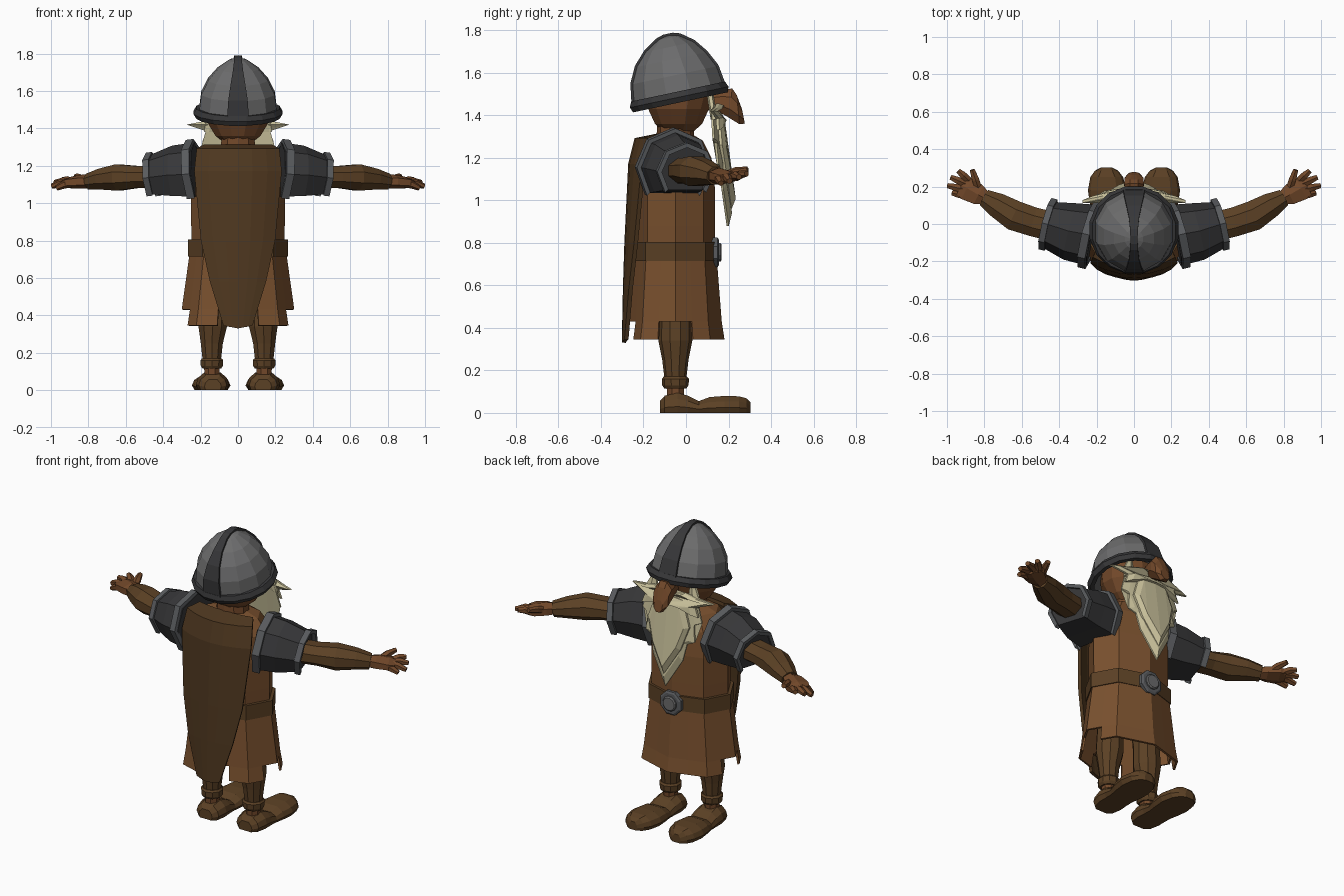
import bpy, bmesh, math
from mathutils import Vector, Matrix

if "Cube" in bpy.data.objects:
    bpy.data.objects.remove(bpy.data.objects["Cube"], do_unlink=True)


def material(name, rgb):
    m = bpy.data.materials.new(name)
    m.use_nodes = True
    m.diffuse_color = (*rgb, 1)
    bsdf = m.node_tree.nodes["Principled BSDF"]
    bsdf.inputs["Base Color"].default_value = (*rgb, 1)
    bsdf.inputs["Roughness"].default_value = 0.9
    return m


LEATHER = material("brown leather", (0.105, 0.052, 0.018))
CAPE = material("dark brown cloth", (0.078, 0.039, 0.014))
TUNIC = material("russet cloth", (0.19, 0.080, 0.027))
SKIN = material("tanned skin", (0.17, 0.066, 0.023))
IRON = material("dark iron", (0.038, 0.038, 0.040))
STEEL = material("grey steel", (0.15, 0.15, 0.152))
RIM = material("rim steel", (0.10, 0.105, 0.112))
BEARD = material("cream hair", (0.57, 0.52, 0.32))


def finish(name, bm, mat, mirror=False, solid=0):
    bmesh.ops.recalc_face_normals(bm, faces=bm.faces)
    me = bpy.data.meshes.new(name)
    bm.to_mesh(me)
    bm.free()
    ob = bpy.data.objects.new(name, me)
    bpy.context.collection.objects.link(ob)
    me.materials.append(mat)
    if solid:
        s = ob.modifiers.new("thickness", "SOLIDIFY")
        s.thickness = solid
        s.offset = 0
    if mirror:
        ob.modifiers.new("mirror", "MIRROR")
    return ob


def loft(rings, closed=True, caps=True, skip=lambda row, k: False):
    """Skin a list of point rings with quads."""
    bm = bmesh.new()
    vs = [[bm.verts.new(p) for p in r] for r in rings]
    n = len(rings[0])
    for i in range(len(vs) - 1):
        for k in range(n if closed else n - 1):
            if not skip(i, k):
                j = (k + 1) % n
                bm.faces.new((vs[i][k], vs[i][j], vs[i + 1][j], vs[i + 1][k]))
    if caps:
        bm.faces.new(vs[0])
        bm.faces.new(vs[-1])
    return bm


def ring(c, u, v, n, phase=0.5):
    """Ellipse with sides (phase 0.5) or corners (phase 0) on the axes u and v."""
    a = [(k - phase) * math.tau / n for k in range(n)]
    return [Vector(c) + Vector(u) * math.cos(t) + Vector(v) * math.sin(t) for t in a]


def upright(rows, n, phase=0.5):
    """Horizontal rings from (x, y, z, rx, ry)."""
    return [ring((x, y, z), (rx, 0, 0), (0, ry, 0), n, phase) for x, y, z, rx, ry in rows]


def limb(rows, n=8, phase=0.5):
    """Rings across a path from (x, y, z, side radius, height radius)."""
    pts = [Vector(r[:3]) for r in rows]
    out = []
    for i, r in enumerate(rows):
        t = (pts[min(i + 1, len(pts) - 1)] - pts[max(i - 1, 0)]).normalized()
        side = t.cross(Vector((0, 0, 1))).normalized()
        out.append(ring(pts[i], side * r[3], side.cross(t) * r[4], n, phase))
    return out


# Eight-sided tunic body and skirt, slit at the sides and back
Y = -0.05
finish("tunic_body", loft(upright([
    (0, Y, 0.70, 0.245, 0.185), (0, Y, 0.88, 0.25, 0.187), (0, Y, 1.05, 0.25, 0.187),
    (0, Y, 1.20, 0.235, 0.17), (0, Y, 1.28, 0.17, 0.13), (0, Y, 1.31, 0.08, 0.08)], 8, 0)), TUNIC)
skirt_rings = []
for corners in upright([(0, Y, 0.75, 0.25, 0.187), (0, Y, 0.43, 0.295, 0.212), (0, Y, 0.345, 0.31, 0.225)], 8, 0):
    skirt_rings.append([p for k, c in enumerate(corners) for p in (c, (c + corners[(k + 1) % 8]) / 2)])
finish("skirt", loft(skirt_rings, caps=False,
                     skip=lambda i, k: i == 1 and k in (15, 0, 7, 8, 11, 12)), TUNIC, solid=0.012)

# Belt and buckle
finish("belt", loft(upright([(0, Y, 0.715, 0.268, 0.20), (0, Y, 0.805, 0.268, 0.20)], 8, 0)), LEATHER)
for name, r, y0, y1, n, m in (("buckle_plate", 0.075, 0.10, 0.155, 8, RIM), ("buckle_boss", 0.045, 0.15, 0.168, 12, STEEL)):
    finish(name, loft([ring((0, y, 0.755), (s, 0, 0), (0, 0, s), n)
                       for y, s in ((y0, r), (y1 - 0.006, r), (y1, r * 0.85))]), m)

# Cape: rows of height, half width, centre depth, edge depth
rows = [(1.305, 0.18, -0.13, -0.11), (1.285, 0.218, -0.235, -0.17), (1.17, 0.23, -0.262, -0.20),
        (0.80, 0.195, -0.280, -0.235), (0.58, 0.147, -0.287, -0.26), (0.345, 0.075, -0.292, -0.28)]
cols = [-1, -0.67, -0.33, 0, 0.33, 0.67, 1]
finish("cape", loft([[(w * c, yc + (ye - yc) * c * c, z - 0.015 * (1 - abs(c)) * (z < 0.4))
                      for c in cols] for z, w, yc, ye in rows], closed=False, caps=False), CAPE, solid=0.02)

# Legs, cuffs and boots
X = 0.14
finish("leg", loft(upright([
    (X, Y, 0.15, 0.05, 0.05), (X, Y, 0.25, 0.062, 0.062), (X - 0.005, Y, 0.34, 0.08, 0.08),
    (X - 0.01, Y, 0.48, 0.075, 0.078), (X - 0.02, Y, 0.72, 0.085, 0.09)], 10)), LEATHER, True)
finish("ankle", loft(upright([(X, Y, 0.06, 0.042, 0.042), (X, Y, 0.17, 0.046, 0.046)], 8)), SKIN, True)
finish("boot_cuff", loft(upright([
    (X, Y, 0.115, 0.052, 0.052), (X, Y, 0.13, 0.062, 0.062),
    (X, Y, 0.16, 0.064, 0.064), (X, Y, 0.17, 0.055, 0.055)], 10)), LEATHER, True)
sole = [(-0.85, 0), (-1, 0.3), (-0.88, 0.65), (-0.5, 0.95), (0.5, 0.95), (0.88, 0.65), (1, 0.3), (0.85, 0)]
shape = [(-0.122, 0.045, 0.06), (-0.10, 0.075, 0.085), (-0.04, 0.088, 0.10), (0.01, 0.085, 0.085),
         (0.06, 0.085, 0.058), (0.11, 0.095, 0.078), (0.18, 0.103, 0.084), (0.25, 0.088, 0.082),
         (0.285, 0.062, 0.072), (0.303, 0.028, 0.052)]
finish("boot", loft([[(0.135 + 0.03 * (y + 0.1) + w * a, y, h * b) for a, b in sole]
                     for y, w, h in shape]), LEATHER, True)


# Shoulder armour: peaked arches with a flat underside, rimmed at both ends
def arches(rows):
    return [r[7:] + r[:6] for r in limb(rows, 8, 0)]


shoulder = [(0.225, -0.06, 1.155, 0.165, 0.170), (0.34, -0.04, 1.15, 0.155, 0.158),
            (0.46, -0.002, 1.135, 0.125, 0.122)]
finish("shoulder_armour", loft(arches(shoulder)), IRON, True)
for name, i, w, grow in (("inner_rim", 0, 0.022, 1.10), ("outer_rim", 2, 0.017, 1.13)):
    x, y, z, a, b = shoulder[i]
    d = Vector((0.95, 0.24, -0.12)) * w
    c = Vector((x + 0.012, y, z)) if i == 0 else Vector((x, y, z))
    lo, hi = c - d, c + d
    outer = arches([(*p, a * grow, b * grow) for p in (lo, hi)])
    inner = arches([(*p, a * 0.95, b * 0.95) for p in (lo, hi)])
    finish(name, loft([outer[0], outer[1], inner[1], inner[0], outer[0]], caps=False,
                      skip=lambda row, k: k == 6), RIM, True)

# Arms and hands
finish("sleeve", loft(limb([
    (0.43, -0.015, 1.14, 0.085, 0.065), (0.54, 0.012, 1.14, 0.084, 0.064), (0.64, 0.045, 1.137, 0.087, 0.076),
    (0.73, 0.10, 1.128, 0.072, 0.060), (0.80, 0.14, 1.115, 0.050, 0.045)])), LEATHER, True)
finish("palm", loft(limb([
    (0.785, 0.132, 1.115, 0.036, 0.036), (0.83, 0.155, 1.115, 0.062, 0.038),
    (0.89, 0.19, 1.11, 0.075, 0.032), (0.92, 0.207, 1.107, 0.062, 0.022)], 6)), SKIN, True)
digits = [((0.895, 0.15, 1.105), (0.97, 0.165, 1.08)), ((0.905, 0.185, 1.11), (0.996, 0.205, 1.09)),
          ((0.90, 0.215, 1.11), (0.98, 0.25, 1.11)), ((0.885, 0.235, 1.11), (0.94, 0.285, 1.125)),
          ((0.83, 0.185, 1.115), (0.865, 0.29, 1.145))]
for i, (a, b) in enumerate(digits):
    m = [(p + q) / 2 for p, q in zip(a, b)]
    finish(f"finger_{i + 1}" if i < 4 else "thumb", loft(limb([
        (*a, 0.022, 0.022), (m[0], m[1], m[2] + 0.006, 0.022, 0.021), (*b, 0.015, 0.014)], 6)), SKIN, True)

# Neck, head and hooked nose
finish("neck", loft(upright([(0, Y, 1.26, 0.10, 0.09), (0, Y, 1.38, 0.09, 0.085)], 10)), SKIN)
finish("head", loft(upright([
    (0, -0.035, 1.325, 0.08, 0.075), (0, -0.035, 1.36, 0.125, 0.115), (0, -0.035, 1.43, 0.168, 0.148),
    (0, -0.03, 1.50, 0.178, 0.165), (0, -0.04, 1.58, 0.16, 0.15)], 12)), SKIN)
finish("nose", loft([ring((0, y, z), (w, 0, 0), (0, h * s, h), 8) for y, z, w, h, s in (
    (0.11, 1.465, 0.03, 0.045, 0.3), (0.165, 1.467, 0.047, 0.055, 0.2), (0.21, 1.457, 0.057, 0.075, 0.1),
    (0.245, 1.427, 0.055, 0.075, -0.1), (0.27, 1.395, 0.03, 0.037, -0.2))]), SKIN)

# Helmet: tilted dome, rim, and a raised iron band running front to back
tilt = Matrix.Translation((0, -0.035, 1.50)) @ Matrix.Rotation(math.radians(12), 4, "X")
dome = [(0, 0, 0, 0.215, 0.222), (0, 0, 0.09, 0.203, 0.208), (0, 0, 0.165, 0.165, 0.17),
        (0, 0.005, 0.225, 0.112, 0.118), (0, 0.01, 0.268, 0.05, 0.055), (0, 0.01, 0.278, 0.02, 0.022)]
bm = loft(upright(dome, 12))
bm.transform(tilt)
finish("helmet_dome", bm, STEEL)
bm = loft(upright([(0, 0, -0.04, 0.205, 0.208), (0, 0, -0.04, 0.228, 0.232), (0, 0, -0.015, 0.242, 0.242),
                   (0, 0, 0.012, 0.226, 0.23), (0, 0, 0.012, 0.20, 0.205)], 16), caps=False)
bm.transform(tilt)
finish("helmet_rim", bm, IRON)
widths = [0.058, 0.052, 0.040, 0.028, 0.021, 0.020]
half = [(row[1], row[4] * 0.985, row[2] + 0.003, w) for row, w in zip(dome, widths)]
path = [(c + r, h, w) for c, r, h, w in half] + [(c - r, h, w) for c, r, h, w in reversed(half)]
bm = loft([[(-w, y, h), (w, y, h)] for y, h, w in path], closed=False, caps=False)
bm.transform(tilt)
finish("helmet_band", bm, IRON, solid=0.014)


# Beard: layered plates with chamfered fronts that lean forward toward the tip
def plate(name, half, lift, thick, mid):
    full = half + [(-x, z) for x, z in reversed(half) if x > 0]

    def layer(scale, out):
        return [(x * scale, 0.12 + (1.5 - z) * 0.115 + out - 0.5 * x * x, mid + (z - mid) * scale) for x, z in full]
    bm = loft([layer(1, lift), layer(1, lift + thick * 0.4), layer(0.82, lift + thick)])
    bmesh.ops.triangulate(bm, faces=[f for f in bm.faces if len(f.verts) > 4])
    finish(name, bm, BEARD)


plate("beard_back", [(0, 1.42), (0.10, 1.44), (0.165, 1.41), (0.20, 1.29), (0.155, 1.27), (0.165, 1.17),
                     (0.12, 1.15), (0.10, 1.05), (0, 0.88)], 0.0, 0.025, 1.22)
plate("beard_front", [(0, 1.42), (0.09, 1.41), (0.14, 1.26), (0.095, 1.12), (0, 0.96)], 0.02, 0.032, 1.23)
plate("moustache", [(0, 1.43), (0.10, 1.455), (0.17, 1.435), (0.275, 1.42), (0.17, 1.385),
                    (0.19, 1.33), (0.09, 1.365), (0, 1.37)], 0.022, 0.035, 1.41)
finish("sideburn", loft([ring((0.125 + 0.03 * t, 0.112 + 0.02 * t, 1.51 - 0.13 * t), (w, 0, 0), (0, 0.016, 0), 6)
                         for t, w in ((0, 0.014), (0.5, 0.036), (1, 0.03))]), BEARD, True)
